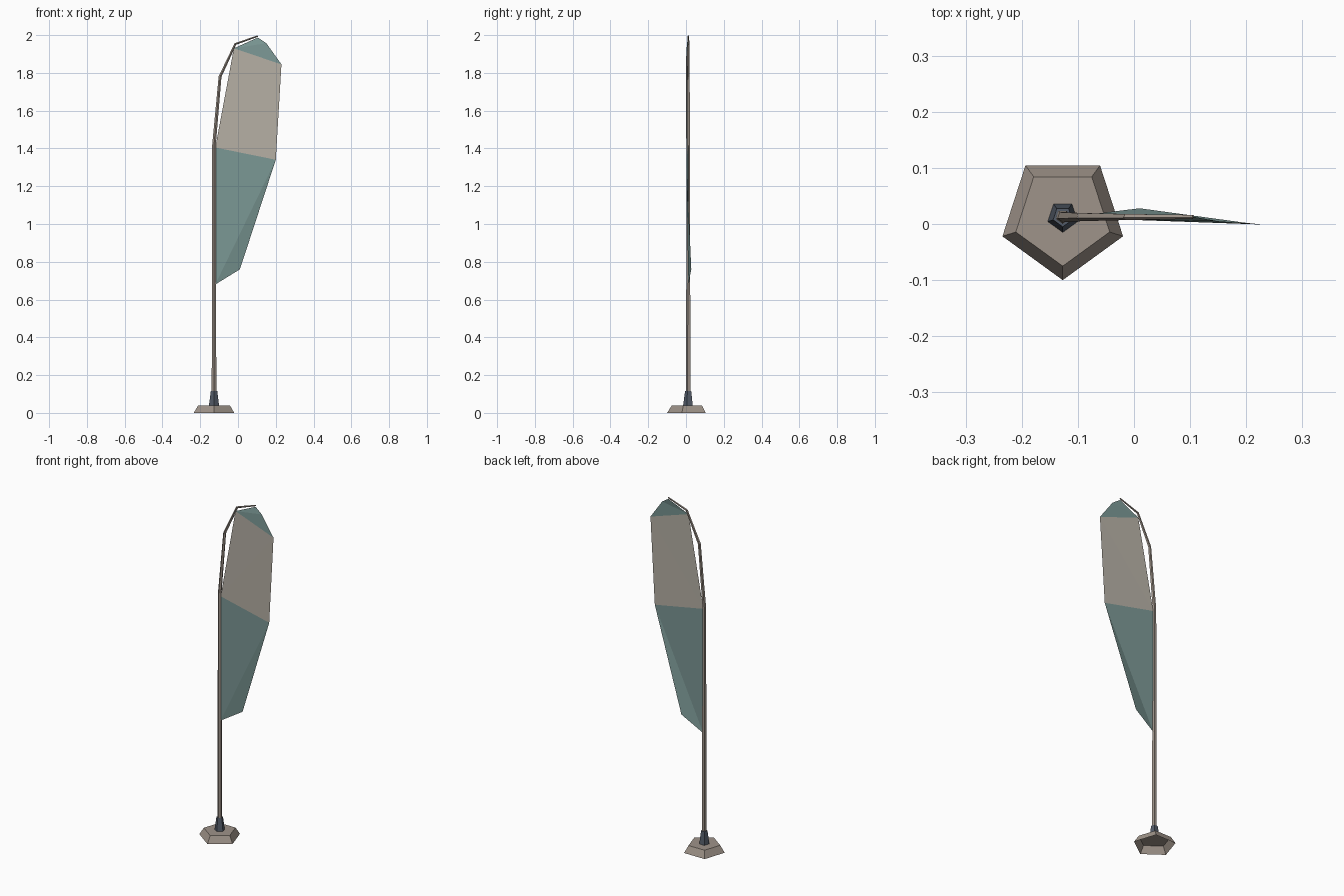
import bpy
import bmesh
from math import sin, cos, tau
from mathutils import Vector

cube = bpy.data.objects.get("Cube")
if cube:
    bpy.data.objects.remove(cube, do_unlink=True)


def srgb(r, g, b):
    return tuple((c / 255) ** 2.2 for c in (r, g, b)) + (1.0,)


def material(name, color):
    mat = bpy.data.materials.new(name)
    mat.use_nodes = True
    mat.diffuse_color = color
    mat.node_tree.nodes["Principled BSDF"].inputs["Base Color"].default_value = color
    return mat


TAUPE = material("taupe", srgb(157, 146, 136))
SLATE = material("slate", srgb(84, 92, 104))
TEAL = material("teal", srgb(122, 150, 147))
CREAM = material("cream", srgb(180, 174, 163))

AXIS_X, AXIS_Y = -0.127, 0.013


def finish(name, bm, *mats):
    mesh = bpy.data.meshes.new(name)
    bm.to_mesh(mesh)
    bm.free()
    obj = bpy.data.objects.new(name, mesh)
    for mat in mats:
        mesh.materials.append(mat)
    bpy.context.collection.objects.link(obj)
    return obj


def loft(name, stations, mat, cap_start=True):
    """Five-sided tube through (x, z, radius) stations."""
    bm = bmesh.new()
    pts = [Vector((x, AXIS_Y, z)) for x, z, r in stations]
    rings = []
    for i, (x, z, r) in enumerate(stations):
        t = (pts[min(i + 1, len(pts) - 1)] - pts[max(i - 1, 0)]).normalized()
        side = Vector((t.z, 0, -t.x))
        ring = []
        for k in range(5):
            a = tau * (k / 5 - 0.25)
            ring.append(bm.verts.new(pts[i] + r * (cos(a) * side + sin(a) * Vector((0, 1, 0)))))
        rings.append(ring)
    for low, high in zip(rings, rings[1:]):
        for k in range(5):
            n = (k + 1) % 5
            bm.faces.new((low[k], low[n], high[n], high[k]))
    bm.faces.new(rings[-1])
    if cap_start:
        bm.faces.new(rings[0][::-1])
    return finish(name, bm, mat)


# Hollow pentagonal foot, open underneath
loft("base", [(AXIS_X, 0, 0.113), (AXIS_X, 0.04, 0.088)], TAUPE, cap_start=False)

# Tapered socket holding the pole
loft("pole_socket", [(AXIS_X, 0.04, 0.028), (AXIS_X, 0.115, 0.018)], SLATE)

# Pole that bends over at the top
loft("pole", [(AXIS_X, 0.05, 0.013), (AXIS_X, 1.42, 0.010), (-0.095, 1.78, 0.008),
              (-0.014, 1.953, 0.006), (0.105, 1.995, 0.004)], TAUPE)

# Folded feather banner: teal foot, cream middle, teal tip
bm = bmesh.new()
corners = {
    "foot": (-0.12, 0.012, 0.68), "hem": (0.01, 0.028, 0.76),
    "low_out": (0.2, 0.002, 1.34), "low_in": (-0.12, 0.012, 1.405),
    "high_out": (0.23, -0.001, 1.845), "high_in": (-0.022, 0.008, 1.93),
    "shoulder": (0.15, 0.005, 1.957), "peak": (0.105, 0.013, 1.987),
}
v = {key: bm.verts.new(co) for key, co in corners.items()}
panels = [
    ("foot hem low_out", 0), ("foot low_out low_in", 0),
    ("low_in low_out high_out", 1), ("low_in high_out high_in", 1),
    ("high_in high_out shoulder", 0), ("high_in shoulder peak", 0),
]
for keys, index in panels:
    bm.faces.new([v[k] for k in keys.split()]).material_index = index
finish("banner", bm, TEAL, CREAM)
